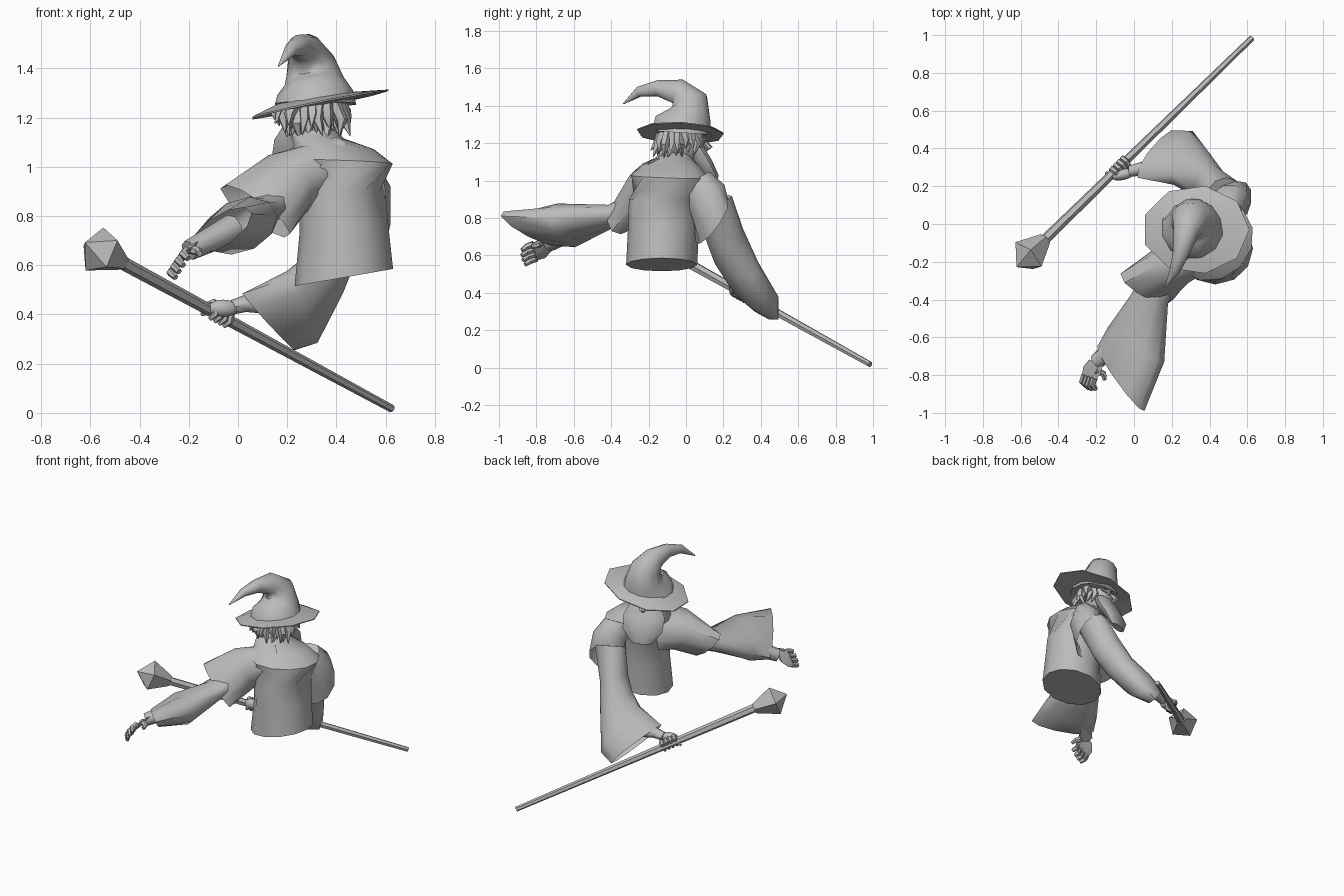
import bpy, bmesh, math, random
from mathutils import Vector, Matrix

if "Cube" in bpy.data.objects:
    bpy.data.objects.remove(bpy.data.objects["Cube"], do_unlink=True)
random.seed(4)

grey = bpy.data.materials.new("plain_grey")
grey.use_nodes = True
grey.diffuse_color = (0.5, 0.5, 0.5, 1)
grey.node_tree.nodes["Principled BSDF"].inputs["Base Color"].default_value = grey.diffuse_color


def finish(name, bm, angle=45):
    """Turn a bmesh into a named object with shading by angle."""
    bmesh.ops.recalc_face_normals(bm, faces=bm.faces)
    mesh = bpy.data.meshes.new(name)
    bm.to_mesh(mesh)
    bm.free()
    mesh.materials.append(grey)
    obj = bpy.data.objects.new(name, mesh)
    bpy.context.collection.objects.link(obj)
    bpy.ops.object.select_all(action="DESELECT")
    obj.select_set(True)
    bpy.context.view_layer.objects.active = obj
    bpy.ops.object.shade_smooth_by_angle(angle=math.radians(angle))
    return obj


def add_loft(bm, rings, sides, cap_start, cap_end):
    """Bridge elliptical rings given as (centre, half axis, other half axis)."""
    loops = []
    for centre, a, b in rings:
        c, a, b = Vector(centre), Vector(a), Vector(b)
        turn = [2 * math.pi * i / sides for i in range(sides)]
        loops.append([bm.verts.new(c + a * math.cos(t) + b * math.sin(t)) for t in turn])
    for low, high in zip(loops, loops[1:]):
        for i in range(sides):
            j = (i + 1) % sides
            bm.faces.new((low[i], low[j], high[j], high[i]))
    if cap_start:
        bm.faces.new(loops[0])
    if cap_end:
        bm.faces.new(loops[-1])


def loft(name, rings, sides=12, cap_start=True, cap_end=True, angle=45):
    bm = bmesh.new()
    add_loft(bm, rings, sides, cap_start, cap_end)
    return finish(name, bm, angle)


def round_rings(points, radii):
    """Circular rings across a path, with a carried frame so they do not twist."""
    points = [Vector(p) for p in points]
    rings, side = [], None
    for i, p in enumerate(points):
        along = (points[min(i + 1, len(points) - 1)] - points[max(i - 1, 0)]).normalized()
        side = along.orthogonal() if side is None else side - along * side.dot(along)
        side.normalize()
        rings.append((p, side * radii[i], along.cross(side) * radii[i]))
    return rings


def tubes(name, paths, radii, sides=6, angle=45):
    """Several tapered tubes in one object."""
    bm = bmesh.new()
    for path in paths:
        add_loft(bm, round_rings(path, radii), sides, True, True)
    return finish(name, bm, angle)


def ellipsoid(name, centre, size, heading=0):
    bm = bmesh.new()
    bmesh.ops.create_uvsphere(bm, u_segments=12, v_segments=8, radius=1)
    bm.transform(Matrix.Translation(centre) @ Matrix.Rotation(heading, 4, "Z")
                 @ Matrix.Diagonal((*size, 1)))
    return finish(name, bm)


def flat(x, y, z, width, depth, slope=0):
    """Level ring whose +x side may rise by slope."""
    return ((x, y, z), (width, 0, slope), (0, depth, 0))


# Staff with a faceted head
tail, neck_end = Vector((.625, .985, .017)), Vector((-.47, -.08, .61))
shaft = (neck_end - tail).normalized()
tubes("staff_shaft", [[tail, neck_end]], [.016, .028], 6, 20)
tubes("staff_head", [[neck_end, neck_end + shaft * .14, neck_end + shaft * .225]],
      [.035, .1, .003], 5, 20)

# Robe body, twisted so the shoulders run diagonally
s = .16
loft("robe_body", [
    flat(.43, -.13, .55, .2, .19, .035),
    flat(.43, -.12, .75, .18, .19, .02),
    flat(.425, -.11, .9, .175, .195),
    ((.42, -.09, 1.02), (s, s, -.01), (-.14, .14, 0)),
    ((.39, -.08, 1.08), (.13, .12, -.01), (-.1, .1, 0)),
    flat(.32, -.06, 1.125, .11, .1, -.01),
    flat(.31, -.06, 1.15, .08, .085),
], 12)
loft("neck", [flat(.31, -.04, 1.08, .055, .055), flat(.3, -.01, 1.18, .055, .055)], 8)

# Short over-sleeves, open at the hem
loft("left_over_sleeve", [
    ((.34, -.12, .97), (.1, -.1, .06), (.03, 0, .14)),
    ((.2, -.22, .93), (.09, -.09, .02), (-.05, -.02, .13)),
    ((.07, -.33, .82), (.11, -.09, -.04), (-.09, -.01, .1)),
], 10, cap_end=False)
loft("right_over_sleeve", [
    ((.46, .04, 1.0), (.1, 0, 0), (.04, .09, .05)),
    ((.51, .11, .92), (.11, 0, 0), (0, .1, .06)),
    ((.51, .14, .78), (.11, .04, -.01), (-.01, .08, .12)),
], 10, cap_end=False)

# Long flared sleeves with wide hanging cuffs
loft("left_sleeve", [
    ((.17, -.24, .88), (.08, -.04, 0), (0, 0, .08)),
    ((.08, -.4, .81), (.1, -.02, .01), (0, -.01, .06)),
    ((.01, -.64, .76), (.15, -.09, .04), (-.01, -.02, .11)),
    ((-.07, -.82, .74), (.125, -.17, .07), (-.01, -.03, .065)),
], 10, cap_end=False, angle=60)
loft("right_sleeve", [
    ((.48, .15, .88), (.09, -.03, -.03), (.04, .09, .03)),
    ((.41, .21, .7), (.07, -.06, -.05), (.05, .08, 0)),
    ((.35, .27, .56), (.05, -.07, -.05), (.06, .1, -.06)),
    ((.26, .35, .43), (.02, -.09, -.04), (.06, .12, -.14)),
    ((.125, .37, .37), (-.01, -.08, 0), (.11, .105, -.12)),
], 10, cap_end=False, angle=60)

# Half-open left hand
wrist = Vector((-.2, -.73, .66))
reach, spread = Vector((-.035, -.1, -.035)), Vector((-.03, .01, -.045))
tubes("left_forearm", [[(-.02, -.58, .75), wrist]], [.06, .042], 8)
palm = wrist + reach * .4 + spread * .25
loft("left_palm", [(wrist, spread * .7, (.032, -.01, .02)),
                   (palm, spread, (.035, -.01, .025)),
                   (palm + reach * .45, spread * 1.05, (.022, -.01, .015))], 8)
fingers = []
for k in (-.85, -.28, .28, .85):
    base = palm + reach * .4 + spread * k
    bend = base + reach * (.45 - abs(k) * .12)
    fingers.append([base, bend, bend + Vector((.02, -.025, -.02))])
thumb = palm - spread * .7
fingers.append([thumb, thumb + Vector((.04, -.02, -.01)), thumb + Vector((.045, -.05, -.02))])
tubes("left_fingers", fingers, [.019, .018, .012])

# Right hand gripping the staff
tubes("right_forearm", [[(.2, .33, .44), (.03, .29, .445), (-.02, .28, .43)]],
      [.045, .035, .03], 8)
ellipsoid("right_palm", (-.06, .262, .425), (.065, .03, .035), .2)
grip = tail.lerp(neck_end, .645)
out = shaft.cross(Vector((0, 0, 1))).normalized()
up = out.cross(shaft)
curled = []
for k in range(4):
    middle = grip + shaft * (k - 1.5) * .028
    turns = [math.radians(40 + 55 * i) for i in range(5)]
    curled.append([middle + (out * math.cos(t) + up * math.sin(t)) * .036 for t in turns])
tubes("right_fingers", curled, [.015, .016, .016, .014, .009])
tubes("right_thumb", [[(-.04, .26, .43), (-.1, .26, .42), (-.15, .27, .4)]], [.022, .018, .008])

# Head, turned a little to one side
turn = .35
ellipsoid("head", (.3, 0, 1.2), (.095, .1, .11), turn)
face = Vector((-math.sin(turn), math.cos(turn), 0))
across = Vector((math.cos(turn), math.sin(turn), 0))
brow = Vector((.3, 0, 1.22)) + face * .09
tubes("nose", [[brow, brow + face * .04 - Vector((0, 0, .045)),
                brow + face * .01 - Vector((0, 0, .06))]], [.012, .022, .012])
for label, way in (("left", -1), ("right", 1)):
    eye = brow + across * way * .038 - Vector((0, 0, .01))
    ellipsoid(label + "_eye", eye, (.014, .012, .01), turn)
tubes("eyebrows", [[brow + across * w * .015, brow + across * w * .045 + face * .01,
                    brow + across * w * .09 - face * .02] for w in (-1, 1)], [.01, .015, .005])

# Beard, broad at the cheeks and narrow below
chin = Vector((.3, 0, 0))
loft("beard", [(chin + face * f + Vector((0, 0, z)), across * w, face * d)
               for f, z, w, d in ((.04, 1.18, .1, .055), (.075, 1.11, .135, .055),
                                  (.12, 1.03, .13, .045), (.14, .955, .07, .025))], 10)

# Hair locks hanging round the back and sides
locks = []
for row in range(2):
    for i in range(13):
        t = math.radians(185 + 215 * (i + row * .5) / 13)
        ray = Vector((math.cos(t), math.sin(t), 0))
        root = Vector((.305, -.02, 1.27)) + ray * (.11 - row * .03)
        drop = random.uniform(.09, .15) + row * .03
        sway = Vector((random.uniform(-.02, .02), random.uniform(-.02, .02), 0))
        mid = root + ray * .03 + sway - Vector((0, 0, drop * .55))
        tip = root + ray * random.uniform(.02, .065) - Vector((0, 0, drop))
        locks.append([root, mid, tip])
tubes("hair_locks", locks, [.026, .024, .002], 5)

# Hat brim, tilted, and drooping crown
loft("hat_brim", [
    ((.32, -.02, 1.25), (.13, 0, .02), (0, .13, 0)),
    ((.327, -.03, 1.25), (.285, 0, .058), (0, .235, -.01)),
    ((.327, -.03, 1.256), (.285, 0, .058), (0, .235, -.01)),
    ((.315, -.02, 1.28), (.16, 0, .025), (0, .17, 0)),
], 9, angle=40)
tubes("hat_crown", [[(.315, -.02, 1.255), (.315, -.018, 1.285), (.31, .015, 1.34),
                     (.295, .02, 1.42), (.275, -.04, 1.475), (.25, -.15, 1.493),
                     (.215, -.25, 1.475), (.165, -.335, 1.41)]],
      [.17, .16, .125, .1, .07, .045, .028, .003], 12, 60)
